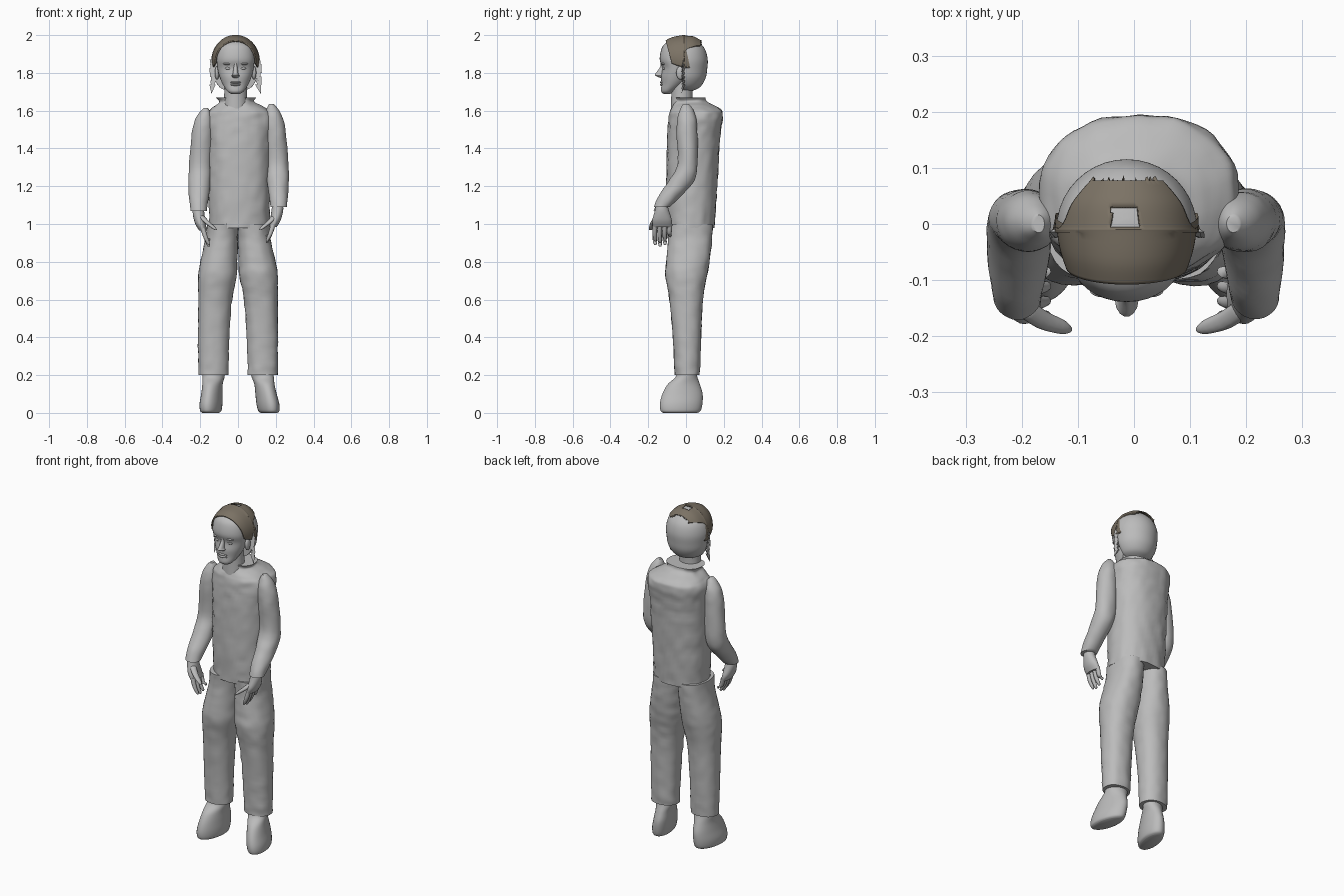
import bpy, bmesh, math, random
from mathutils import Vector, noise

random.seed(4)
if "Cube" in bpy.data.objects:
    bpy.data.objects.remove(bpy.data.objects["Cube"], do_unlink=True)


def material(name, colour):
    mat = bpy.data.materials.new(name)
    mat.use_nodes = True
    mat.diffuse_color = colour
    node = mat.node_tree.nodes["Principled BSDF"]
    node.inputs["Base Color"].default_value = colour
    node.inputs["Roughness"].default_value = .8
    return mat


GREY = material("plain grey", (.5, .5, .5, 1))
BROWN = material("hair brown", (.2, .17, .13, 1))
HEAD_X = -.013


def finish(bm, name, mat, angle=50):
    bmesh.ops.recalc_face_normals(bm, faces=bm.faces)
    mesh = bpy.data.meshes.new(name)
    bm.to_mesh(mesh)
    bm.free()
    mesh.materials.append(mat)
    obj = bpy.data.objects.new(name, mesh)
    bpy.context.collection.objects.link(obj)
    bpy.ops.object.select_all(action="DESELECT")
    bpy.context.view_layer.objects.active = obj
    obj.select_set(True)
    bpy.ops.object.shade_smooth_by_angle(angle=math.radians(angle))
    return obj


def spline(rows, steps):
    """Smooth rows of values that pass through every given row."""
    out = []
    for i in range(len(rows) - 1):
        a, b = rows[max(i - 1, 0)], rows[i]
        c, d = rows[i + 1], rows[min(i + 2, len(rows) - 1)]
        for k in range(steps):
            t = k / steps
            out.append([q + t * (r - p) / 2 + t * t * (p - 2.5 * q + 2 * r - s / 2)
                        + t ** 3 * (1.5 * (q - r) + (s - p) / 2)
                        for p, q, r, s in zip(a, b, c, d)])
    return out + [list(rows[-1])]


def skin(bm, rings, closed=True):
    """Bridge rings of points; closed rings also get end caps."""
    loops = [[bm.verts.new(p) for p in ring] for ring in rings]
    for low, high in zip(loops, loops[1:]):
        n = len(low)
        for i in range(n if closed else n - 1):
            j = (i + 1) % n
            bm.faces.new((low[i], low[j], high[j], high[i]))
    if closed:
        bm.faces.new(loops[0][::-1])
        bm.faces.new(loops[-1])


def loft(name, rows, side=1, power=2, bump=0, n=32, steps=5, shape=None):
    """Body of stacked level ovals; rows hold x, z, half width, front y, back y."""
    rings = []
    for x, z, rx, front, back in spline(rows, steps):
        ring = []
        for i in range(n):
            t = math.tau * i / n
            c, s = math.cos(t), math.sin(t)
            u = math.copysign(abs(c) ** (2 / power), c)
            v = math.copysign(abs(s) ** (2 / power), s)
            p = Vector((side * (x + rx * u), (front + back) / 2 + (back - front) / 2 * v, z))
            if bump:
                p += Vector((u, v, 0)) * noise.noise(p * 22) * bump
            ring.append(shape(p) if shape else p)
        rings.append(ring)
    bm = bmesh.new()
    skin(bm, rings)
    return finish(bm, name, GREY)


def limb(name, points, side, lift=0):
    """Thin tapered finger; points hold x, y, z, radius."""
    rows = [(x, z + lift, r, y - r, y + r) for x, y, z, r in points]
    loft(name, rows, side, n=12, steps=3)


def blob(name, place, size):
    bm = bmesh.new()
    bmesh.ops.create_uvsphere(bm, u_segments=16, v_segments=10, radius=1)
    for v in bm.verts:
        v.co = Vector(a + b * c for a, b, c in zip(place, v.co, size))
    finish(bm, name, GREY)


# Shirt with a slightly flared collar
loft("shirt", [(.008, .98, .158, -.1, .15), (.006, 1.2, .163, -.105, .165),
               (.008, 1.45, .17, -.1, .18), (.01, 1.57, .177, -.09, .195),
               (.005, 1.61, .15, -.08, .18), (-.005, 1.64, .1, -.065, .125),
               (-.008, 1.655, .094, -.06, .105), (-.01, 1.67, .107, -.062, .1)],
     power=2.3, bump=.006, n=56, steps=8)

# Arms, hands, legs and shoes on both sides
for side, word in ((-1, "right"), (1, "left")):
    lift = .02 if side > 0 else 0
    dx = lift / 3
    arm = [(.17, 1.615, .012, -.015, .015), (.174, 1.59, .03, -.03, .035),
           (.182, 1.54, .05, -.045, .055), (.19, 1.46, .057, -.05, .06),
           (.2, 1.3, .06, -.045, .062), (.204, 1.21, .058, -.09, .045),
           (.208, 1.13, .05, -.145, -.025), (.208, 1.07, .043, -.17, -.085)]
    loft(word + "_sleeve", [(r[0] + dx, r[1] + lift, *r[2:]) for r in arm], side, bump=.003)
    palm = [(.21, 1.09, .028, -.155, -.1), (.208, 1.05, .031, -.165, -.09),
            (.198, 1, .028, -.178, -.075), (.185, .965, .02, -.175, -.075)]
    loft(word + "_palm", [(r[0], r[1] + lift, *r[2:]) for r in palm], side)
    for i, finger in enumerate(("index", "middle", "ring", "little")):
        y = -.163 + .026 * i
        tip = .88 + .008 * (i - 1) ** 2
        limb(f"{word}_{finger}_finger",
             [(.187, y, .98, .013), (.172, y - .003, .93, .012),
              (.157, y, tip + .01, .009), (.154, y, tip, .004)], side, lift)
    limb(word + "_thumb", [(.2, -.145, 1.045, .018), (.165, -.17, 1.01, .017),
                           (.13, -.183, .98, .013), (.116, -.188, .967, .006)], side)
    loft(word + "_trouser_leg",
         [(.082, 1, .082, -.098, .142), (.086, .92, .086, -.095, .138),
          (.101, .8, .098, -.105, .125), (.109, .72, .102, -.108, .11),
          (.121, .6, .09, -.088, .09), (.129, .4, .083, -.07, .08),
          (.13, .25, .08, -.062, .075), (.13, .2, .078, -.06, .072)],
         side, power=2.2, bump=.004, steps=7)
    splay = .025 if side > 0 else .005

    def toe_out(p):
        p.x += side * (splay * (1 - p.z / .2) - .16 * p.y)
        return p

    loft(word + "_shoe",
         [(.135, 0, .042, -.12, .06), (.135, .012, .054, -.135, .078),
          (.135, .05, .058, -.138, .087), (.133, .1, .054, -.125, .088),
          (.132, .15, .052, -.098, .074), (.13, .19, .058, -.055, .06),
          (.13, .22, .06, -.05, .055)], side, shape=toe_out)

# Neck, face and rounded back of the head
loft("neck", [(HEAD_X, 1.6, .065, -.08, .04), (HEAD_X, 1.68, .06, -.078, .035),
              (HEAD_X, 1.77, .06, -.078, .04)])
loft("face", [(HEAD_X, z, rx, front, back) for z, rx, front, back in (
    (1.688, .022, -.118, -.085), (1.703, .044, -.132, -.06), (1.74, .068, -.13, -.01),
    (1.78, .085, -.132, .02), (1.825, .096, -.126, .02), (1.87, .1, -.139, .02),
    (1.92, .094, -.132, .02), (1.95, .08, -.116, .02), (1.975, .05, -.08, .01))])


def flat_front(p):
    p.y = max(p.y, -.012)
    return p


loft("head_back", [(HEAD_X, z, r, -.01 - r, -.01 + r) for z, r in (
    (1.705, .045), (1.725, .085), (1.77, .113), (1.82, .122), (1.87, .125),
    (1.92, .113), (1.955, .088), (1.98, .055), (1.99, .015))], n=40, shape=flat_front)

# Nose, lips, eyes, brows and ears
loft("nose", [(HEAD_X, 1.773, .012, -.135, -.11), (HEAD_X, 1.785, .021, -.162, -.11),
              (HEAD_X, 1.795, .015, -.163, -.11), (HEAD_X, 1.83, .01, -.138, -.11),
              (HEAD_X, 1.86, .008, -.134, -.11)], n=14)
for name, z, height in (("upper_lip", 1.75, .006), ("lower_lip", 1.738, .007)):
    blob(name, (HEAD_X, -.126, z), (.028, .013, height))
for side, word in ((-1, "right"), (1, "left")):
    blob(word + "_eye", (HEAD_X + side * .038, -.113, 1.824), (.017, .011, .008))
    blob(word + "_brow", (HEAD_X + side * .04, -.118, 1.848), (.026, .013, .007))
    blob(word + "_ear", (HEAD_X + side * .098, -.03, 1.8), (.012, .022, .035))
    # Loose pointed locks beside the ears
    for i in range(7):
        z = 1.87 - .022 * i
        x = side * .118 + HEAD_X + random.uniform(-.006, .006)
        bm = bmesh.new()
        tip = Vector((x + side * random.uniform(.004, .02), -.025, z - .05))
        lock = [bm.verts.new(p) for p in ((x - .016, -.014, z), (x + .016, -.014, z), tip)]
        rear = bm.verts.new((x, -.004, z))
        bm.faces.new(lock)
        for a, b in zip(lock, lock[1:] + lock[:1]):
            bm.faces.new((b, a, rear))
        finish(bm, f"{word}_lock_{i}", GREY)

# Hair cap: arches running back over the crown, ragged at the rear
MID = 1.86
rings = []
arches = spline([(-.108, .108, 1.972, 1.85), (-.07, .12, 1.99, 1.835), (-.015, .128, 2, 1.83),
                 (-.005, .128, 2, 1.915), (.04, .12, 1.993, 1.94), (.083, .094, 1.97, 1.945)], 5)
for k, (y, rx, top, low) in enumerate(arches):
    start = math.asin((low - MID) / (top - MID))
    ring = []
    for i in range(49):
        t = start + (math.pi - 2 * start) * i / 48
        fringe = .03 * (1 - math.sin(t)) if y < -.02 else 0
        ragged = random.uniform(-.018, .004) if k == len(arches) - 1 else 0
        ring.append((HEAD_X + rx * math.cos(t), y + fringe + ragged,
                     MID + (top - MID) * math.sin(t)))
    rings.append(ring)
bm = bmesh.new()
skin(bm, rings, closed=False)
# Thin patch on the crown
crown = [f for f in bm.faces if abs(f.calc_center_median().x + .017) < .025
         and abs(f.calc_center_median().y - .012) < .016]
bmesh.ops.delete(bm, geom=crown, context="FACES")
hair = finish(bm, "hair", BROWN)
thick = hair.modifiers.new("thickness", "SOLIDIFY")
thick.thickness = .008
